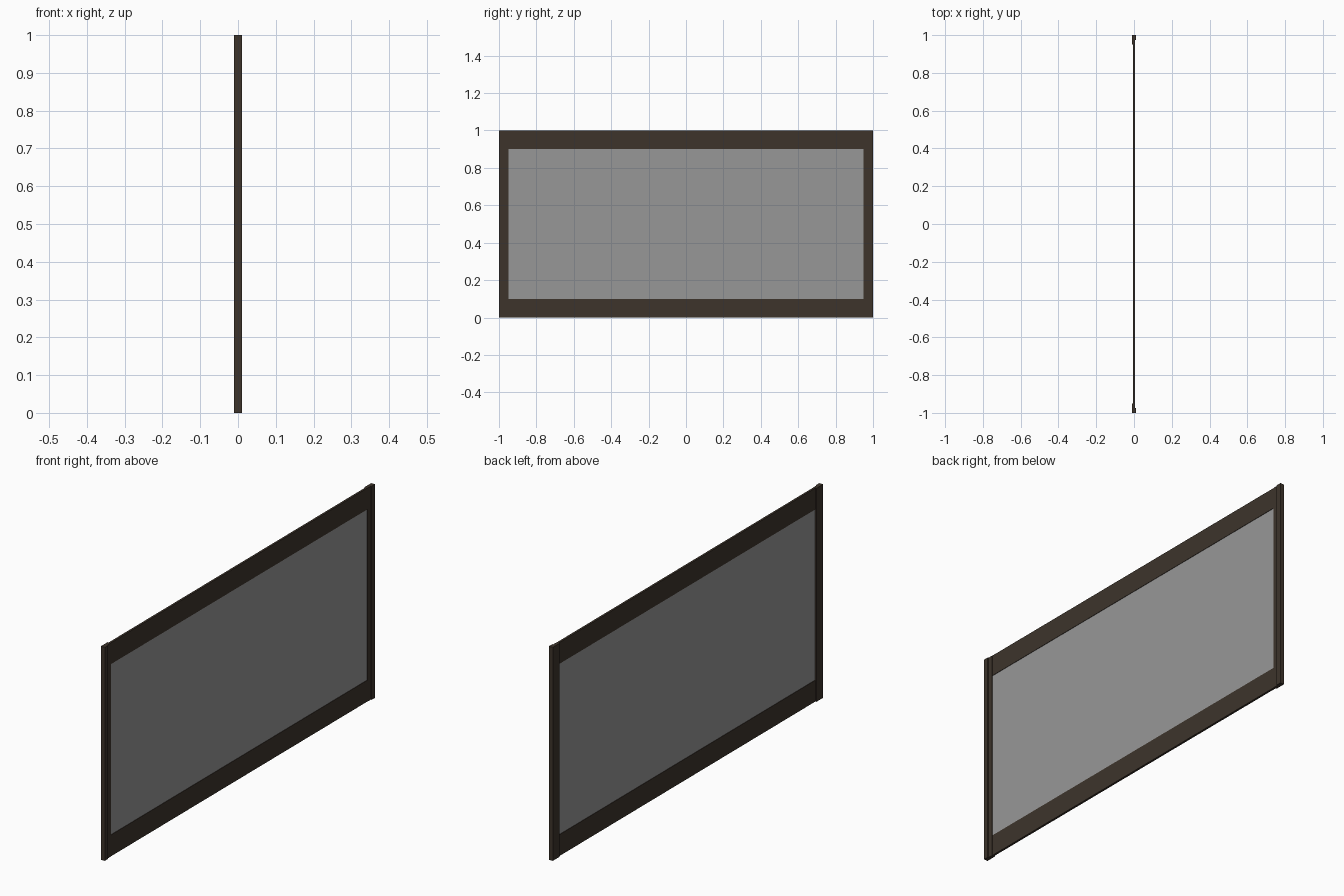
import bpy, bmesh

if "Cube" in bpy.data.objects:
    bpy.data.objects.remove(bpy.data.objects["Cube"])


def material(name, rgb):
    m = bpy.data.materials.new(name)
    m.diffuse_color = (*rgb, 1.0)
    m.use_nodes = True
    m.node_tree.nodes["Principled BSDF"].inputs["Base Color"].default_value = m.diffuse_color
    return m


frame = material("dark_brown", (0.047, 0.034, 0.024))
grey = material("mid_grey", (0.31, 0.31, 0.31))


def prism(name, outline, z0, z1, mat):
    """Extrude an x/y outline upward from z0 to z1."""
    bm = bmesh.new()
    base = bm.faces.new([bm.verts.new((x, y, z0)) for x, y in outline])
    ext = bmesh.ops.extrude_face_region(bm, geom=[base])
    verts = [v for v in ext["geom"] if isinstance(v, bmesh.types.BMVert)]
    bmesh.ops.translate(bm, verts=verts, vec=(0, 0, z1 - z0))
    bmesh.ops.recalc_face_normals(bm, faces=bm.faces)
    me = bpy.data.meshes.new(name)
    bm.to_mesh(me)
    bm.free()
    me.materials.append(mat)
    ob = bpy.data.objects.new(name, me)
    bpy.context.collection.objects.link(ob)
    return ob


def rect(x, y):
    return [(-x, -y), (x, -y), (x, y), (-x, y)]


# end posts with a small step on the right-hand face
step = [(-0.01, 0.95), (0.006, 0.95), (0.006, 0.975),
        (0.01, 0.975), (0.01, 1.0), (-0.01, 1.0)]
for side, s in (("front", -1), ("back", 1)):
    prism(side + "_post", [(x, s * y) for x, y in step], 0, 1, frame)

# horizontal rails
for name, z in (("bottom_rail", 0.0), ("top_rail", 0.9)):
    prism(name, rect(0.005, 0.95), z, z + 0.1, frame)

# infill panel
prism("panel", rect(0.003, 0.95), 0.1, 0.9, grey)
